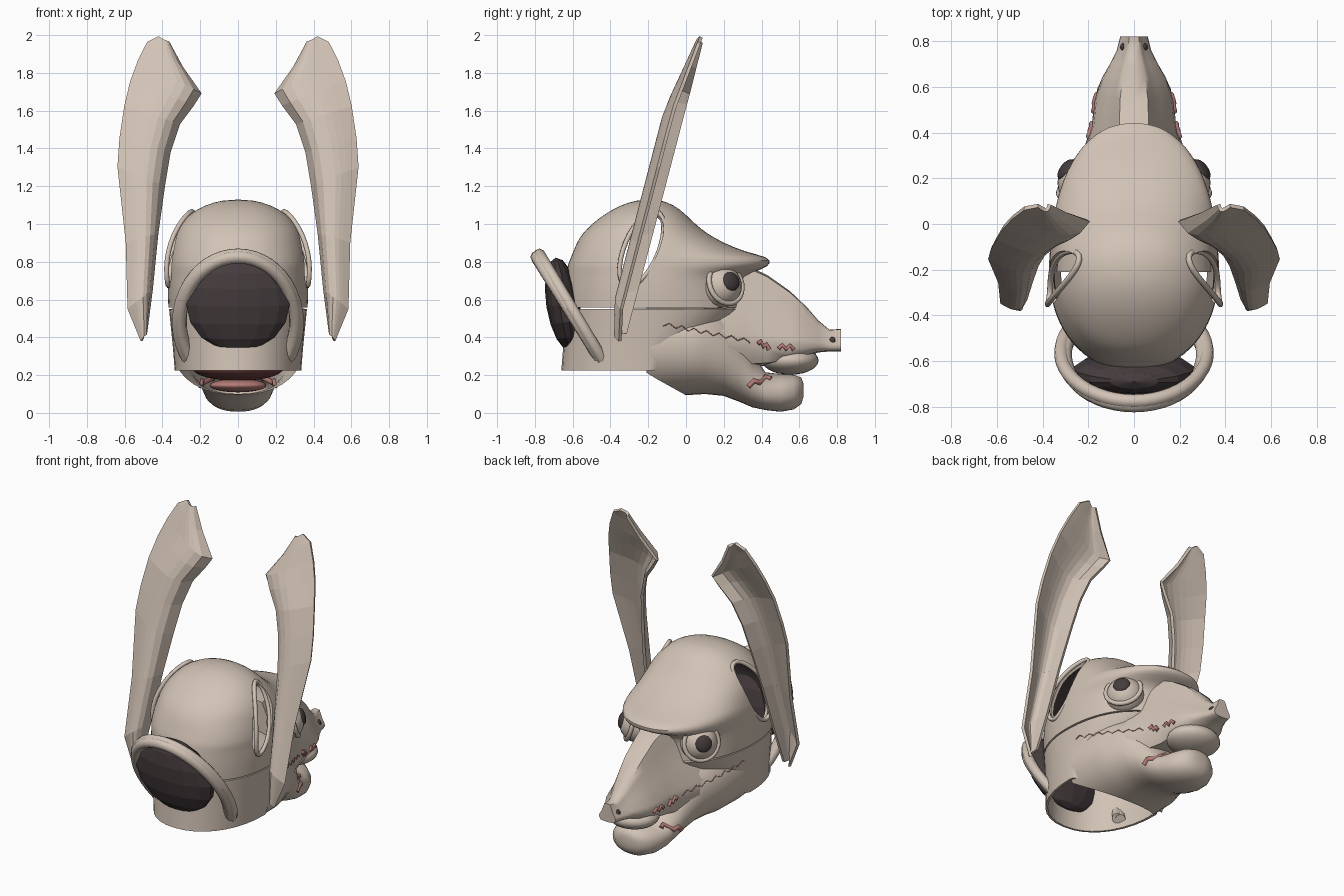
import bpy, bmesh, math
from mathutils import Vector

cube = bpy.data.objects.get("Cube")
if cube:
    bpy.data.objects.remove(cube)


def material(name, rgb):
    m = bpy.data.materials.new(name)
    m.use_nodes = True
    m.diffuse_color = (*rgb, 1)
    m.node_tree.nodes["Principled BSDF"].inputs["Base Color"].default_value = (*rgb, 1)
    return m


FUR = material("beige", (0.64, 0.54, 0.46))
DARK = material("dark brown", (0.06, 0.045, 0.047))
PINK = material("mouth pink", (0.46, 0.2, 0.18))
RED = material("throat red", (0.16, 0.05, 0.047))


def activate(ob):
    bpy.ops.object.select_all(action='DESELECT')
    ob.select_set(True)
    bpy.context.view_layer.objects.active = ob


def smooth(ob, angle=40):
    activate(ob)
    bpy.ops.object.shade_smooth_by_angle(angle=math.radians(angle))


def apply(ob, kind, **settings):
    mod = ob.modifiers.new(kind, kind)
    for key, value in settings.items():
        setattr(mod, key, value)
    activate(ob)
    bpy.ops.object.modifier_apply(modifier=mod.name)


def loft(name, rings, mats, closed=True, caps=(False, False)):
    """Skin a list of equal-length point rings."""
    bm = bmesh.new()
    vs = [[bm.verts.new(p) for p in ring] for ring in rings]
    n = len(vs[0])
    for a, b in zip(vs, vs[1:]):
        for i in range(n if closed else n - 1):
            j = (i + 1) % n
            bm.faces.new((a[i], a[j], b[j], b[i]))
    for cap, ring in zip(caps, (vs[0], vs[-1])):
        if cap:
            bm.faces.new(ring)
    bmesh.ops.recalc_face_normals(bm, faces=bm.faces)
    me = bpy.data.meshes.new(name)
    bm.to_mesh(me)
    bm.free()
    ob = bpy.data.objects.new(name, me)
    bpy.context.collection.objects.link(ob)
    for m in mats:
        me.materials.append(m)
    return ob


def ball(name, centre, radii, mat, tilt=0, seg=24, rows=14):
    bpy.ops.mesh.primitive_uv_sphere_add(segments=seg, ring_count=rows, location=centre,
                                         rotation=(tilt, 0, 0))
    ob = bpy.context.object
    ob.name = name
    ob.scale = radii
    ob.data.materials.append(mat)
    return ob


def tube(name, pts, radius, mat, cyclic=False, sides=2):
    cu = bpy.data.curves.new(name, 'CURVE')
    cu.dimensions = '3D'
    cu.bevel_depth = radius
    cu.bevel_resolution = sides
    cu.use_fill_caps = True
    sp = cu.splines.new('POLY')
    sp.points.add(len(pts) - 1)
    for p, co in zip(sp.points, pts):
        p.co = (*co, 1)
    sp.use_cyclic_u = cyclic
    cu.materials.append(mat)
    ob = bpy.data.objects.new(name, cu)
    bpy.context.collection.objects.link(ob)
    return ob


def power(v, e):
    return math.copysign(abs(v) ** e, v)


# Horizontal skull rings: height, rear y, front y, half width, squareness
def skull_ring(z, rear, front, w, p=2.15, n=36):
    mid = -0.2
    pts = []
    for i in range(n):
        a = math.tau * i / n
        s = power(math.sin(a), 2 / p)
        pts.append((w * power(math.cos(a), 2 / p), mid + s * (front - mid if s > 0 else mid - rear), z))
    return pts


neck_rows = [(0.225, -0.66, -0.1, 0.335), (0.35, -0.65, 0.06, 0.345),
             (0.45, -0.645, 0.24, 0.355), (0.55, -0.645, 0.31, 0.365)]
skull_rows = [(0.558, -0.645, 0.31, 0.37), (0.66, -0.645, 0.3, 0.375), (0.73, -0.638, 0.31, 0.372),
              (0.765, -0.63, 0.42, 0.37, 2.25), (0.79, -0.625, 0.45, 0.37, 2.25),
              (0.825, -0.61, 0.445, 0.365, 2.25), (0.85, -0.6, 0.32, 0.36, 2.25),
              (0.9, -0.58, 0.2, 0.35), (0.95, -0.55, 0.11, 0.335), (1.0, -0.5, 0.05, 0.305),
              (1.05, -0.435, 0.0, 0.26), (1.1, -0.35, -0.06, 0.18), (1.13, -0.25, -0.14, 0.07)]
neck = loft("neck", [skull_ring(*r) for r in neck_rows], [FUR])
apply(neck, 'SOLIDIFY', thickness=0.015)
smooth(neck)

skull = loft("skull", [skull_ring(*r) for r in skull_rows], [FUR, DARK], caps=(False, True))
apply(skull, 'SUBSURF', levels=1)
apply(skull, 'SOLIDIFY', thickness=0.02, material_offset=1)

# Ear openings, slanted cuts through the skull with raised rims
for side, word in ((1, "left"), (-1, "right")):
    cutter = ball("ear_cutter", (side * 0.32, -0.235, 0.87), (0.17, 0.09, 0.215), FUR, tilt=-0.4)
    apply(skull, 'BOOLEAN', object=cutter, operation='DIFFERENCE', solver='EXACT')
    bpy.data.objects.remove(cutter)
    rim = []
    for i in range(28):
        a = math.tau * i / 28
        s, c = math.sin(a), math.cos(a)
        rim.append((side * (0.345 - 0.065 * s - 0.04 * s * s - 0.01 * c),
                    -0.235 + 0.085 * c + 0.08 * s, 0.87 + 0.195 * s - 0.03 * c))
    tube(word + "_ear_rim", rim, 0.013, FUR, cyclic=True)
smooth(skull)

# Muzzle: y, half width, top, bottom, with a narrow bridge and wide lips
SECTION = [(0, 1), (0.35, 0.98), (0.47, 0.83), (0.68, 0.55), (0.95, 0.33), (1, 0.18),
           (0.8, 0.03), (0, 0)]
muzzle_rows = [(0.1, 0.3, 0.8, 0.26), (0.2, 0.27, 0.8, 0.25), (0.3, 0.23, 0.79, 0.24),
               (0.43, 0.185, 0.73, 0.25), (0.55, 0.172, 0.645, 0.27), (0.64, 0.14, 0.56, 0.3),
               (0.7, 0.105, 0.49, 0.32), (0.76, 0.075, 0.44, 0.325), (0.82, 0.06, 0.445, 0.325)]
rings = []
for y, w, top, low in muzzle_rows:
    half = [(x * w, y, low + f * (top - low)) for x, f in SECTION]
    rings.append(half + [(-x, yy, z) for x, yy, z in half[-2:0:-1]])
smooth(loft("muzzle", rings, [FUR], caps=(True, True)), 50)

# Lower jaw from throat to chin: y, half width, centre height, half height
jaw_rows = [(0.02, 0.338, 0.35, 0.255), (0.1, 0.312, 0.35, 0.25), (0.2, 0.275, 0.33, 0.24),
            (0.28, 0.235, 0.265, 0.205), (0.35, 0.198, 0.175, 0.145), (0.42, 0.178, 0.115, 0.1),
            (0.5, 0.165, 0.106, 0.1), (0.57, 0.135, 0.11, 0.092), (0.61, 0.09, 0.117, 0.07),
            (0.622, 0.04, 0.12, 0.035)]
rings = []
for y, w, zc, h in jaw_rows:
    ring = []
    for i in range(36):
        a = math.tau * i / 36
        ring.append((w * power(math.sin(a), 0.9), y, zc - h * power(math.cos(a), 0.9)))
    rings.append(ring)
# The throat edge is cut on a slope, leaving the mouth open to the neck
rings.insert(0, [(x * 1.02, -0.21 + 1.8 * max(0, 0.21 - z), z) for x, y, z in rings[0]])
jaw = loft("jaw", rings, [FUR], caps=(False, True))
smooth(jaw, 60)

# Upper lip and mouth interior
smooth(ball("upper_lip", (0, 0.552, 0.278), (0.167, 0.15, 0.076), FUR))
smooth(ball("throat", (0, 0.06, 0.235), (0.24, 0.17, 0.065), RED))
smooth(ball("tongue", (0, 0.06, 0.145), (0.15, 0.12, 0.036), PINK))

# Eyes, lids and nostrils
for side, word in ((1, "left"), (-1, "right")):
    centre = Vector((side * 0.22, 0.18, 0.67))
    look = Vector((side * 0.76, 0.58, 0.26)).normalized()
    smooth(ball(word + "_eyeball", centre, (0.115,) * 3, FUR))
    pupil = ball(word + "_pupil", centre + look * 0.1, (0.052, 0.052, 0.024), DARK)
    pupil.rotation_euler = look.to_track_quat('Z', 'Y').to_euler()
    smooth(pupil)
    u = look.cross(Vector((0, 0, 1))).normalized()
    v = u.cross(look)
    lid = [centre + look * 0.05 + 0.108 * (u * math.cos(a) + v * math.sin(a))
           for a in [math.tau * i / 24 for i in range(24)]]
    tube(word + "_eyelid", lid, 0.014, FUR, cyclic=True)
    ball(word + "_nostril", (side * 0.041, 0.775, 0.38), (0.02, 0.02, 0.022), DARK, seg=12, rows=8)

# Ears: folded blades between an inner and an outer edge (x, z)
inner = [(0.49, 0.42), (0.46, 0.65), (0.43, 0.95), (0.395, 1.2), (0.365, 1.38), (0.315, 1.53),
         (0.24, 1.63), (0.2, 1.69), (0.3, 1.83), (0.37, 1.96)]
outer = [(0.51, 0.38), (0.58, 0.55), (0.59, 0.9), (0.635, 1.3), (0.625, 1.45), (0.6, 1.62),
         (0.57, 1.75), (0.53, 1.86), (0.48, 1.96), (0.42, 1.99)]
for side, word in ((1, "left"), (-1, "right")):
    rings = []
    for (xi, zi), (xo, zo) in zip(inner, outer):
        ring = []
        for k in range(9):
            t = k / 8
            z = zi + t * (zo - zi)
            fade = min(1, (2.1 - z) / 0.5, (z - 0.3) / 0.2)
            fold = fade * (0.06 * t + 0.08 * math.sin(math.pi * t ** 0.6))
            ring.append((side * (xi + t * (xo - xi)), -0.325 + 0.26 * (z - 0.38) - fold, z))
        rings.append(ring)
    ear = loft(word + "_ear", rings, [FUR], closed=False)
    apply(ear, 'SOLIDIFY', thickness=0.018, offset=0)

# Dark dome at the back of the head, with a tilted ridged arch whose ends run inside the neck
ball("rear_dome", (0, -0.65, 0.575), (0.28, 0.09, 0.25), DARK, tilt=0.16, seg=14, rows=8)
for i, (grow, r) in enumerate(((0, 0.034), (0.014, 0.031))):
    arch = []
    for k in range(33):
        a = -0.6 + (math.pi + 1.2) * k / 32
        s = math.sin(a)
        arch.append(((0.305 + grow) * math.cos(a), -0.575 - 0.215 * s + grow, 0.48 + (0.345 + grow) * s))
    tube("rear_arch_%d" % i, arch, r, FUR)

# Torn seams along the cheeks, laid on the surface: start, end, radius
bpy.context.view_layer.update()
deps = bpy.context.evaluated_depsgraph_get()
seams = [((-0.12, 0.47), (0.34, 0.38), 0.003), ((0.38, 0.375), (0.44, 0.345), 0.013),
         ((0.49, 0.35), (0.57, 0.345), 0.011), ((0.33, 0.15), (0.45, 0.19), 0.014)]
for side, word in ((1, "left"), (-1, "right")):
    for s, (a, b, r) in enumerate(seams):
        pts = []
        steps = 14 if s == 0 else 4
        for k in range(steps + 1):
            y = a[0] + (b[0] - a[0]) * k / steps
            z = a[1] + (b[1] - a[1]) * k / steps + (0.01 if k % 2 else -0.01)
            hit, loc, *_ = bpy.context.scene.ray_cast(deps, (side * 0.42, y, z), (-side, 0, 0))
            if hit:
                pts.append(loc.copy())
        if len(pts) > 1:
            tube("%s_seam_%d" % (word, s), pts, r, PINK)
